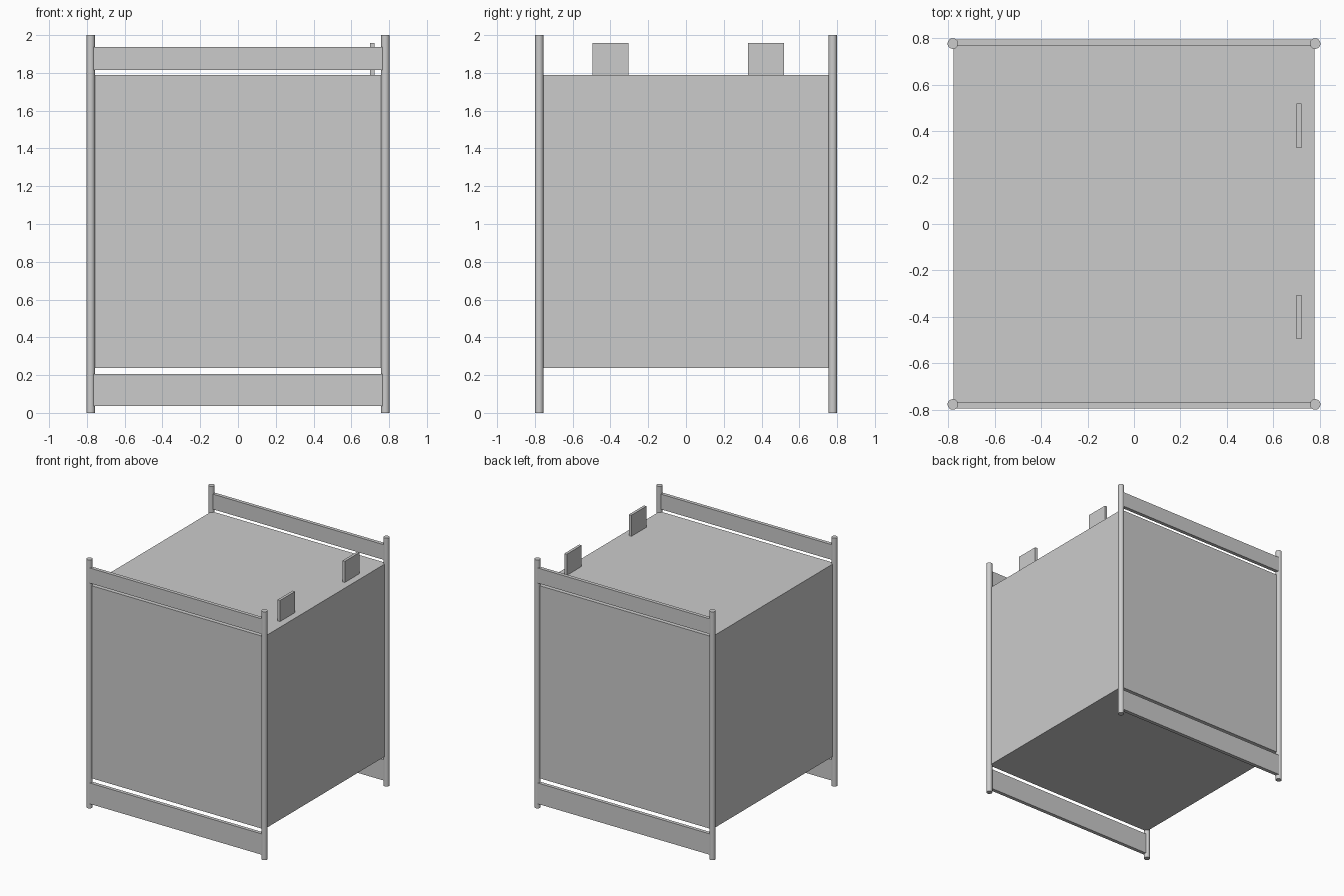
import bpy

if "Cube" in bpy.data.objects:
    bpy.data.objects.remove(bpy.data.objects["Cube"])


def box(name, x0, x1, y0, y1, z0, z1):
    bpy.ops.mesh.primitive_cube_add(
        size=1, location=((x0 + x1) / 2, (y0 + y1) / 2, (z0 + z1) / 2))
    ob = bpy.context.object
    ob.name = name
    ob.scale = (x1 - x0, y1 - y0, z1 - z0)
    bpy.ops.object.transform_apply(location=False, rotation=False, scale=True)
    return ob


HALF = 0.778  # half width of the body, also the post centre line

# Main body
box("body", -HALF, HALF, -HALF, HALF, 0.238, 1.789)

for side, s in (("front", -1), ("back", 1)):
    # Round corner posts
    for end, e in (("left", -1), ("right", 1)):
        bpy.ops.mesh.primitive_cylinder_add(
            vertices=32, radius=0.0228, depth=2, location=(e * 0.78, s * 0.777, 1))
        bpy.context.object.name = f"{side}_{end}_post"
        bpy.ops.object.shade_smooth_by_angle()

    # Upper and lower rails between the posts
    y0, y1 = sorted((s * 0.766, s * 0.795))
    box(f"{side}_upper_rail", -HALF, HALF, y0, y1, 1.815, 1.937)
    box(f"{side}_lower_rail", -HALF, HALF, y0, y1, 0.037, 0.205)

# Upright tabs on the top, near the right edge
for name, y0, y1 in (("front_tab", -0.496, -0.305), ("back_tab", 0.328, 0.518)):
    box(name, 0.70, 0.722, y0, y1, 1.789, 1.959)
